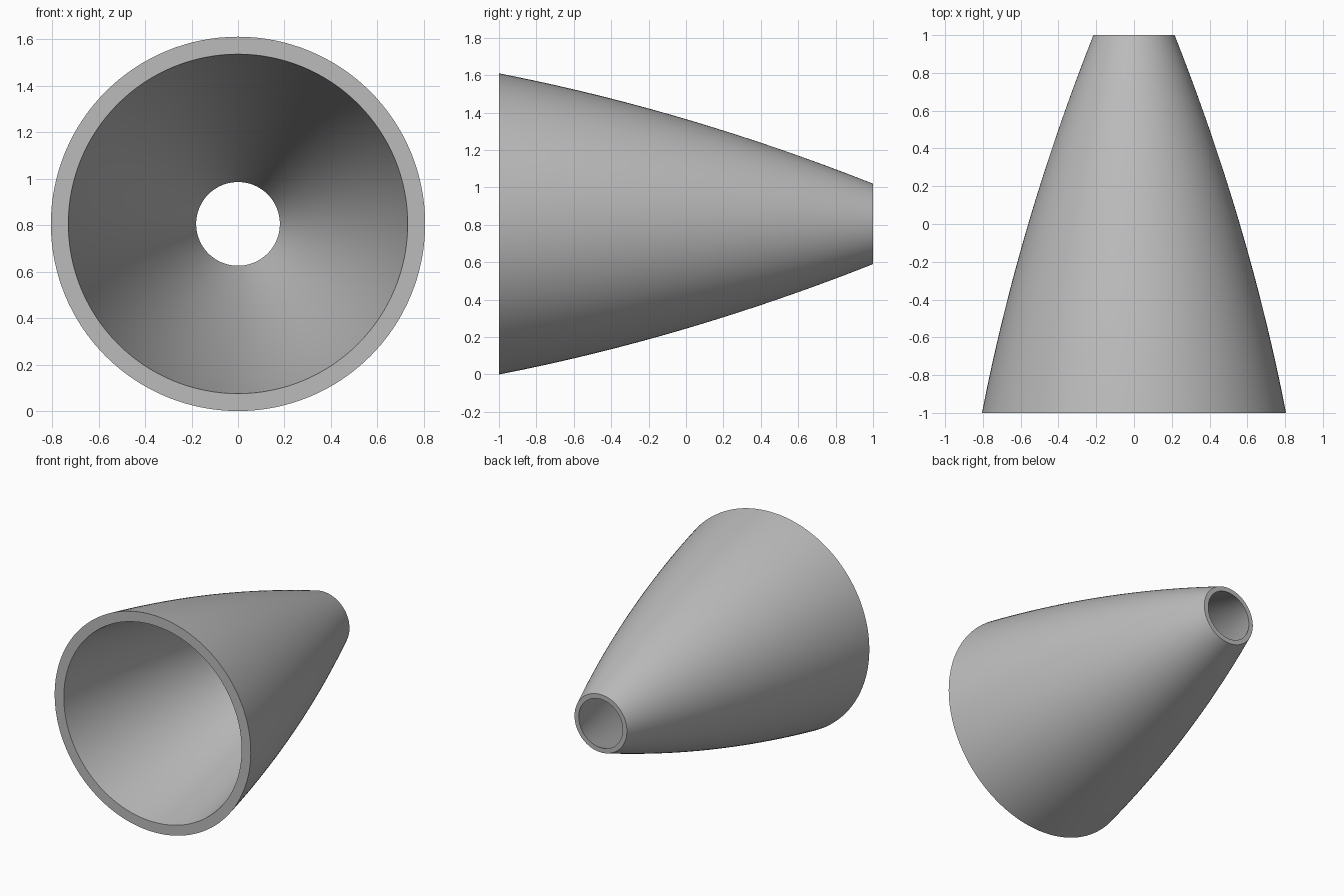
import bpy
import bmesh
from math import cos, sin, tau

old = bpy.data.objects.get("Cube")
if old:
    bpy.data.objects.remove(old, do_unlink=True)

SEGMENTS = 128
RINGS = 24
CENTRE_Z = 0.805

grey = bpy.data.materials.new("plain grey")
grey.use_nodes = True
colour = (0.5, 0.5, 0.5, 1)
grey.diffuse_color = colour
grey.node_tree.nodes["Principled BSDF"].inputs["Base Color"].default_value = colour


def bowed_radius(y, front, middle, back):
    """Radius along the length: a parabola through three radii."""
    return middle + (back - front) / 2 * y + ((front + back) / 2 - middle) * y * y


# Closed wall section: outer skin front to back, then inner skin back to front
stations = [-1 + 2 * i / RINGS for i in range(RINGS + 1)]
section = [(bowed_radius(y, 0.805, 0.56, 0.215), y) for y in stations]
section += [(bowed_radius(y, 0.73, 0.505, 0.18), y) for y in reversed(stations)]

# Revolve the section around the lengthwise axis
bm = bmesh.new()
loops = [[bm.verts.new((r * cos(tau * k / SEGMENTS), y, r * sin(tau * k / SEGMENTS)))
          for k in range(SEGMENTS)] for r, y in section]
for a, b in zip(loops, loops[1:] + loops[:1]):
    for k in range(SEGMENTS):
        n = (k + 1) % SEGMENTS
        bm.faces.new((a[k], a[n], b[n], b[k]))
bmesh.ops.recalc_face_normals(bm, faces=bm.faces)

mesh = bpy.data.meshes.new("tapered_nozzle")
bm.to_mesh(mesh)
bm.free()
mesh.materials.append(grey)
nozzle = bpy.data.objects.new("tapered_nozzle", mesh)
nozzle.location.z = CENTRE_Z
bpy.context.collection.objects.link(nozzle)

# Smooth walls with crisp rims
bpy.ops.object.select_all(action="DESELECT")
nozzle.select_set(True)
bpy.context.view_layer.objects.active = nozzle
bpy.ops.object.shade_smooth_by_angle(angle=0.6)
